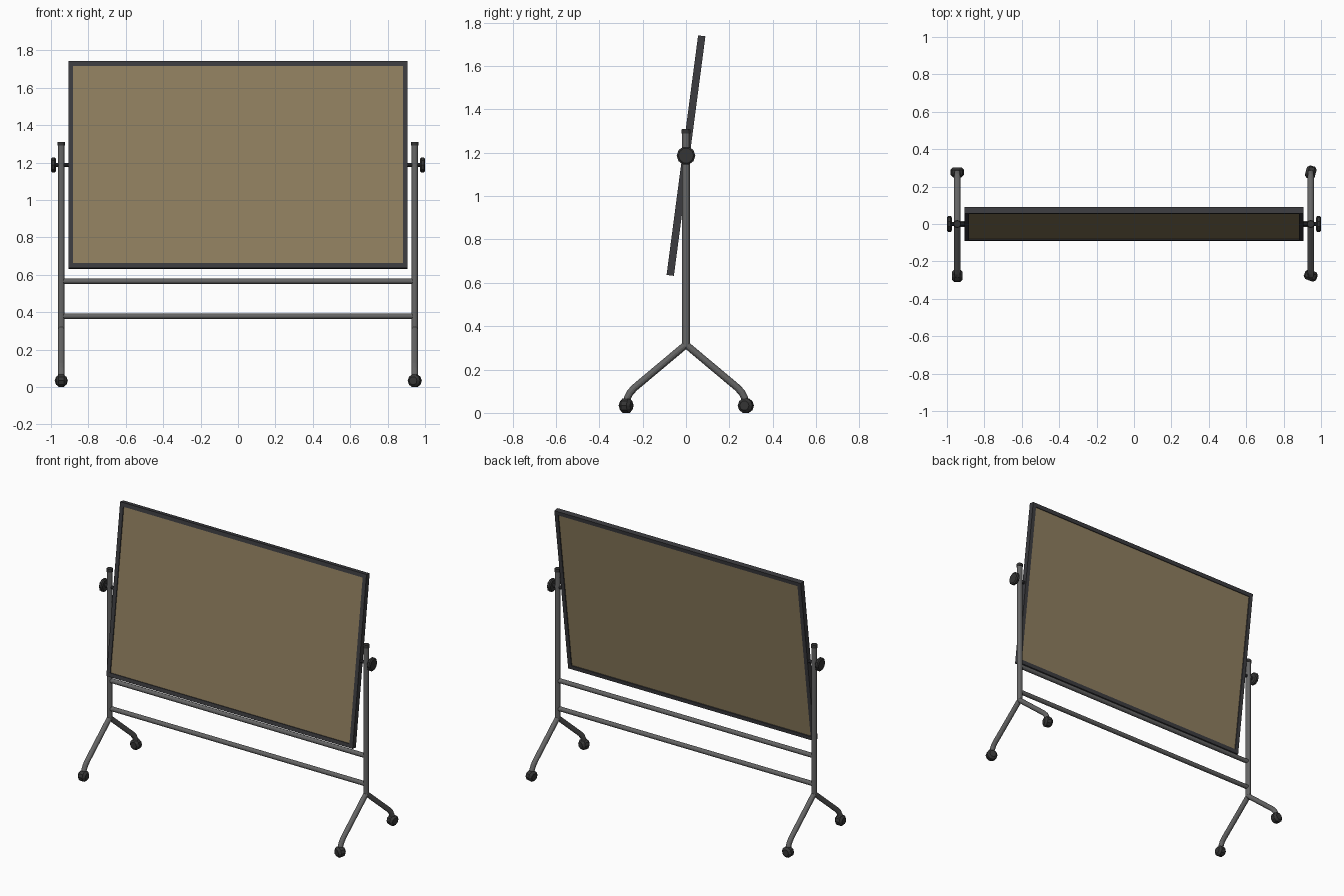
import bpy, bmesh, math
from mathutils import Vector, Matrix

if "Cube" in bpy.data.objects:
    bpy.data.objects.remove(bpy.data.objects["Cube"])


def material(name, rgb):
    m = bpy.data.materials.new(name)
    m.diffuse_color = (*rgb, 1)
    m.use_nodes = True
    m.node_tree.nodes["Principled BSDF"].inputs["Base Color"].default_value = m.diffuse_color
    return m


STEEL = material("grey steel", (0.13, 0.13, 0.13))
DARK = material("dark frame", (0.045, 0.045, 0.05))
RUBBER = material("black plastic", (0.035, 0.035, 0.035))
TAN = material("tan board", (0.275, 0.21, 0.115))


def finish(bm, name, mat, smooth=False):
    bmesh.ops.recalc_face_normals(bm, faces=bm.faces)
    me = bpy.data.meshes.new(name)
    bm.to_mesh(me)
    bm.free()
    me.materials.append(mat)
    for p in me.polygons:
        p.use_smooth = smooth and len(p.vertices) == 4
    ob = bpy.data.objects.new(name, me)
    bpy.context.collection.objects.link(ob)
    return ob


def tube(name, mat, pts, radii, sides, ref):
    """Sweep a ring along pts; ref is a vector at right angles to the path."""
    bm = bmesh.new()
    pts = [Vector(p) for p in pts]
    u = Vector(ref).normalized()
    if not isinstance(radii, (list, tuple)):
        radii = [radii] * len(pts)
    rings = []
    for i, p in enumerate(pts):
        t = Vector((0, 0, 0))
        if i > 0:
            t += (p - pts[i - 1]).normalized()
        if i < len(pts) - 1:
            t += (pts[i + 1] - p).normalized()
        v = t.normalized().cross(u)
        angles = [2 * math.pi * k / sides for k in range(sides)]
        rings.append([bm.verts.new(p + radii[i] * (math.cos(a) * u + math.sin(a) * v))
                      for a in angles])
    for a, b in zip(rings, rings[1:]):
        for k in range(sides):
            j = (k + 1) % sides
            bm.faces.new((a[k], a[j], b[j], b[k]))
    bm.faces.new(rings[0])
    bm.faces.new(rings[-1])
    return finish(bm, name, mat)


def box(bm, centre, size):
    bmesh.ops.create_cube(bm, size=1, matrix=Matrix.Translation(centre)
                          @ Matrix.Diagonal((*size, 1)))


PIVOT, POST_X = 1.187, 0.945
W, H, T, F = 1.815, 1.115, 0.034, 0.026     # board width, height, thickness, frame
tilt = Matrix.Translation((0, 0, PIVOT)) @ Matrix.Rotation(math.radians(-7.5), 4, 'X')

# tilted board: panel and surrounding frame
bm = bmesh.new()
box(bm, (0, 0, 0), (W - 2 * F + 0.006, T - 0.012, H - 2 * F + 0.006))
bm.transform(tilt)
finish(bm, "board_panel", TAN)

bm = bmesh.new()
for s in (-1, 1):
    box(bm, (0, 0, s * (H - F) / 2), (W, T, F))
    box(bm, (s * (W - F) / 2, 0, 0), (F, T, H - 2 * F))
bm.transform(tilt)
finish(bm, "board_frame", DARK)

# crossbars between the posts
for name, z in (("upper_crossbar", 0.565), ("lower_crossbar", 0.378)):
    tube(name, STEEL, [(-POST_X, 0, z), (POST_X, 0, z)], 0.015, 12, (0, 1, 0))

# caster swivel angles, keyed by side and end
SWIVEL = {(-1, -1): 0, (-1, 1): 90, (1, -1): 70, (1, 1): -15}

for s, side in ((-1, "left"), (1, "right")):
    x = s * POST_X
    # upright post and its cap
    tube(side + "_post", STEEL, [(x, 0, 0.305), (x, 0, 1.295)], 0.018, 12, (1, 0, 0))
    tube(side + "_post_cap", RUBBER, [(x, 0, 1.29), (x, 0, 1.305), (x, 0, 1.31)],
         [0.021, 0.021, 0.018], 12, (1, 0, 0))
    # pivot rod and clamping knob
    tube(side + "_pivot_rod", DARK, [(s * 0.9, 0, PIVOT), (s * 0.98, 0, PIVOT)],
         0.011, 10, (0, 1, 0))
    tube(side + "_knob", RUBBER,
         [(s * k, 0, PIVOT) for k in (0.974, 0.98, 0.994, 1.0)],
         [0.035, 0.043, 0.043, 0.035], 10, (0, 1, 0))
    for e, end in ((-1, "front"), (1, "back")):
        # splayed leg bending down to the caster
        path = [(0, 0.315), (0.235, 0.118), (0.257, 0.095), (0.27, 0.07), (0.274, 0.04)]
        tube(f"{side}_{end}_leg", STEEL, [(x, e * y, z) for y, z in path],
             0.0165, 12, (1, 0, 0))
        # caster wheel
        a = math.radians(SWIVEL[s, e])
        axis = Vector((math.cos(a), math.sin(a), 0))
        c = Vector((x, e * 0.276, 0.0335))
        tube(f"{side}_{end}_caster", RUBBER,
             [c + axis * k for k in (-0.027, -0.014, 0.014, 0.027)],
             [0.022, 0.035, 0.035, 0.022], 10, (-axis.y, axis.x, 0))
